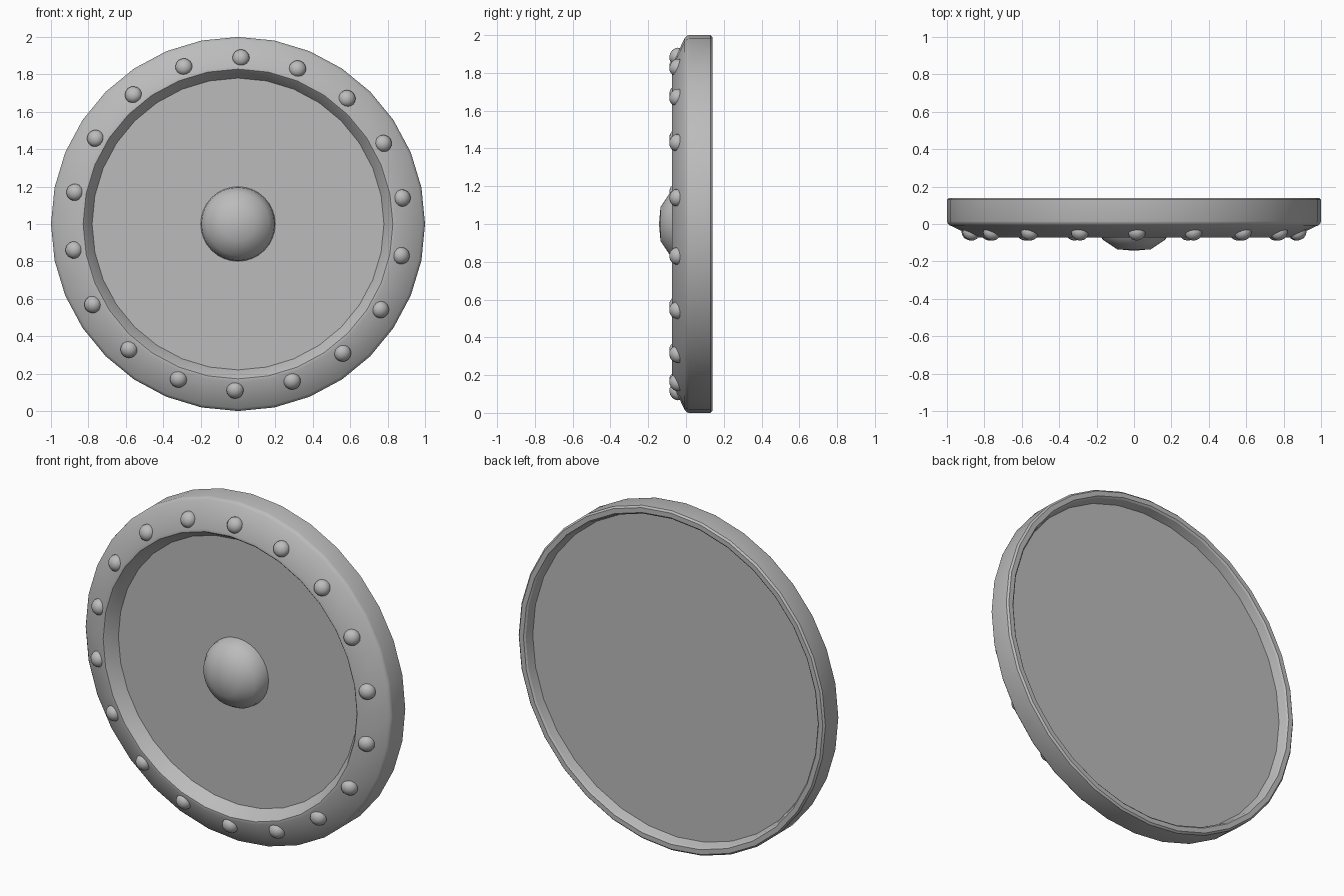
import bpy, bmesh, math
from mathutils import Vector, Matrix

cube = bpy.data.objects.get("Cube")
if cube:
    bpy.data.objects.remove(cube, do_unlink=True)

# One plain grey for the whole shield
GREY = (0.5, 0.5, 0.5, 1.0)
grey = bpy.data.materials.new("plain grey")
grey.use_nodes = True
grey.diffuse_color = GREY
bsdf = next(n for n in grey.node_tree.nodes if n.type == 'BSDF_PRINCIPLED')
bsdf.inputs["Base Color"].default_value = GREY

CENTRE = Vector((0, 0, 1))


def lathe(name, profile, sides, matrix, closed=False, smooth_angle=30):
    """Spin (radius, y) points around the y axis; radius 0 makes a pole."""
    bm = bmesh.new()
    rings = []
    for r, y in profile:
        if r == 0:
            rings.append([bm.verts.new((0, y, 0))] * sides)
            continue
        angles = [2 * math.pi * i / sides for i in range(sides)]
        rings.append([bm.verts.new((r * math.cos(a), y, r * math.sin(a))) for a in angles])
    pairs = list(zip(rings, rings[1:]))
    if closed:
        pairs.append((rings[-1], rings[0]))
    for a, b in pairs:
        for i in range(sides):
            j = (i + 1) % sides
            bm.faces.new(dict.fromkeys((a[i], a[j], b[j], b[i])))
    bmesh.ops.recalc_face_normals(bm, faces=bm.faces)
    mesh = bpy.data.meshes.new(name)
    bm.to_mesh(mesh)
    bm.free()
    mesh.materials.append(grey)
    obj = bpy.data.objects.new(name, mesh)
    obj.matrix_world = matrix
    bpy.context.collection.objects.link(obj)
    bpy.ops.object.select_all(action='DESELECT')
    obj.select_set(True)
    bpy.context.view_layer.objects.active = obj
    bpy.ops.object.shade_smooth_by_angle(angle=math.radians(smooth_angle))
    return obj


stand = Matrix.Translation(CENTRE)

# Rim: sloped front band, straight outer wall, shallow lip at the back
rim_profile = [(0.78, 0.0), (0.82, -0.065), (0.828, -0.073), (0.845, -0.073),
               (0.985, -0.007), (0.997, 0.005), (1.0, 0.015),
               (1.0, 0.13), (0.99, 0.14), (0.962, 0.14), (0.953, 0.132),
               (0.94, 0.085), (0.78, 0.085)]
lathe("rim", rim_profile, 32, stand, closed=True)

# Flat panel filling the rim
lathe("panel", [(0, 0.0), (0.785, 0.0), (0.785, 0.085), (0, 0.085)], 32, stand)

# Central boss
boss_profile = [(0.2, 0.005), (0.195, -0.035), (0.168, -0.083), (0.09, -0.135), (0, -0.143)]
lathe("boss", boss_profile, 32, stand, smooth_angle=60)

# Rivets: low domes standing square on the sloped band
RIVETS = 18
SLOPE = math.atan2(0.066, 0.14)
dome = [(0.046, 0.012)] + [(0.046 * math.cos(t), -0.038 * math.sin(t))
                           for t in (math.radians(d) for d in (0, 22, 45, 68))] + [(0, -0.038)]
for i in range(RIVETS):
    turn = math.radians(1 + i * 360 / RIVETS)
    place = (stand @ Matrix.Rotation(turn, 4, 'Y')
             @ Matrix.Translation((0, -0.049, 0.889))
             @ Matrix.Rotation(-SLOPE, 4, 'X'))
    # lean the dome's axis outwards from the centre
    rivet = lathe(f"rivet_{i + 1}", dome, 16, place, smooth_angle=60)
